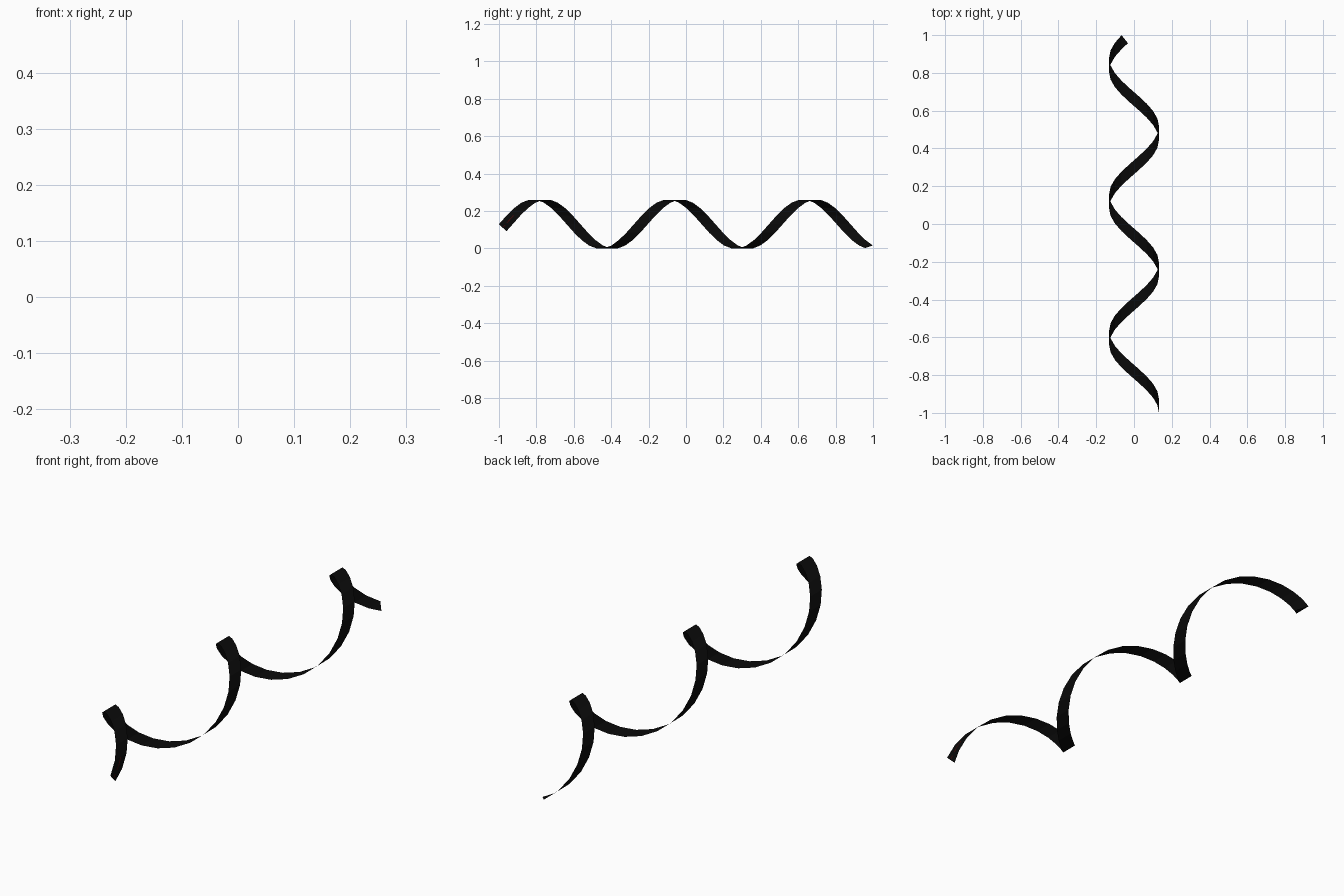
import bpy
from math import cos, sin, radians

if "Cube" in bpy.data.objects:
    bpy.data.objects.remove(bpy.data.objects["Cube"])

R = 0.132                       # helix radius
ZC = R * cos(radians(10))       # axis height
PITCH = 0.722
WIDTH = 0.074                   # ribbon width measured along y
STEP, SEGS = 20.0, 48


def point(deg, dy, r=R):
    a = radians(deg)
    return (r * cos(a), -1 + PITCH * deg / 360 + dy, ZC + r * sin(a))


def make_object(name, verts, faces, colour_name, colour):
    mesh = bpy.data.meshes.new(name)
    mesh.from_pydata(verts, [], faces)
    mat = bpy.data.materials.new(colour_name)
    mat.diffuse_color = colour
    mat.use_nodes = True
    mat.node_tree.nodes["Principled BSDF"].inputs["Base Color"].default_value = mat.diffuse_color
    mesh.materials.append(mat)
    mesh.update()
    obj = bpy.data.objects.new(name, mesh)
    bpy.context.collection.objects.link(obj)
    return obj


# Spiral ribbon: quads lying on the cylinder, plus a slanted triangle at each end
verts, faces = [], []
for i in range(SEGS + 1):
    verts += [point(i * STEP, 0), point(i * STEP, WIDTH)]
for i in range(SEGS):
    a = 2 * i
    faces.append((a, a + 2, a + 3, a + 1))
last = 2 * SEGS
verts += [point(-17, WIDTH), point(SEGS * STEP + 16, 0)]
faces += [(last + 2, 0, 1), (last, last + 3, last + 1)]
make_object("spiral_ribbon", verts, faces, "black", (0.003, 0.003, 0.003, 1))

# Thin dark red mark along the start of the ribbon
mark = []
for deg in (-7, 10, 20):
    mark += [point(deg, 0.034, R + 0.0004), point(deg, 0.040, R + 0.0004)]
make_object("start_mark", mark, [(0, 2, 3, 1), (2, 4, 5, 3)],
            "dark red", (0.06, 0.002, 0.002, 1))
